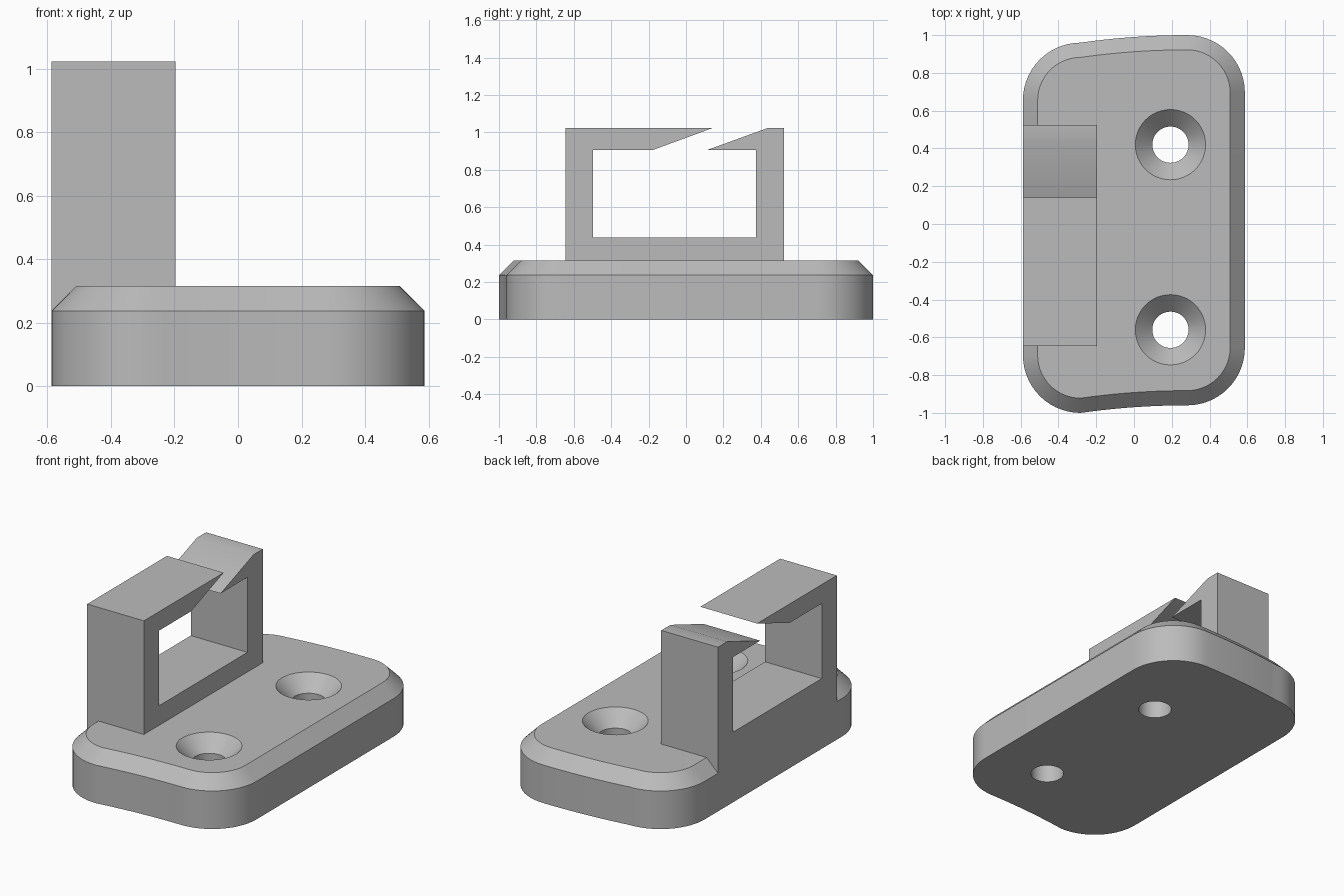
import bpy, bmesh, math

cube = bpy.data.objects.get("Cube")
if cube:
    bpy.data.objects.remove(cube, do_unlink=True)

grey = bpy.data.materials.new("plain grey")
grey.use_nodes = True
grey.diffuse_color = (0.5, 0.5, 0.5, 1)
grey.node_tree.nodes["Principled BSDF"].inputs["Base Color"].default_value = (0.5, 0.5, 0.5, 1)


def loft(name, rings):
    """Solid skinned through equal-length closed rings, capped at both ends."""
    bm = bmesh.new()
    loops = [[bm.verts.new(p) for p in ring] for ring in rings]
    n = len(loops[0])
    for a, b in zip(loops, loops[1:]):
        for i in range(n):
            j = (i + 1) % n
            bm.faces.new((a[i], a[j], b[j], b[i]))
    bm.faces.new(loops[0][::-1])
    bm.faces.new(loops[-1])
    bmesh.ops.recalc_face_normals(bm, faces=bm.faces)
    mesh = bpy.data.meshes.new(name)
    bm.to_mesh(mesh)
    bm.free()
    mesh.materials.append(grey)
    obj = bpy.data.objects.new(name, mesh)
    bpy.context.collection.objects.link(obj)
    return obj


def combine(target, tool, operation):
    """Apply a boolean and discard the tool."""
    mod = target.modifiers.new(operation, "BOOLEAN")
    mod.operation, mod.object, mod.solver = operation, tool, "EXACT"
    bpy.context.view_layer.objects.active = target
    bpy.ops.object.modifier_apply(modifier=mod.name)
    bpy.data.objects.remove(tool, do_unlink=True)


LEFT, RIGHT = -0.588, 0.587
RADIUS, BEVEL = 0.305, 0.078
RIM, TOP = 0.237, 0.315


def outline(inset, z, steps=14, bow_steps=10):
    """Rounded plate outline with gently bowed front and back edges."""
    r = RADIUS - inset
    xl, xr = LEFT + RADIUS, RIGHT - RADIUS
    corners = [(xr, 0.695, 0), (xl, 0.655, 90), (xl, -0.695, 180), (xr, -0.655, 270)]
    pts = []
    for cx, cy, start in corners:
        for i in range(steps + 1):
            a = math.radians(start + 90 * i / steps)
            pts.append((cx + r * math.cos(a), cy + r * math.sin(a), z))
        if start in (0, 180):
            # bowed edge, level at its right end
            for i in range(1, bow_steps):
                t = i / bow_steps if start == 0 else 1 - i / bow_steps
                side = 0.695 + r if start == 0 else -0.655 - r
                pts.append((xr + (xl - xr) * t, side - 0.04 * t * t, z))
    return pts


# Base plate with a bevelled upper rim
base = loft("base_plate_with_clip", [outline(0, 0), outline(0, RIM), outline(BEVEL, TOP)])

# Square clip loop with an angled slot through its top
profile = [(-0.645, 0.12), (0.525, 0.12), (0.525, 1.023), (0.435, 1.023),
           (0.11, 0.905), (0.375, 0.905), (0.375, 0.437), (-0.497, 0.437),
           (-0.497, 0.905), (-0.18, 0.905), (0.14, 1.023), (-0.645, 1.023)]
clip = loft("clip", [[(x, y, z) for y, z in profile] for x in (LEFT, -0.197)])
combine(base, clip, "UNION")


# Countersunk screw holes
def circle(cx, cy, r, z, n=48):
    return [(cx + r * math.cos(math.tau * i / n), cy + r * math.sin(math.tau * i / n), z)
            for i in range(n)]


for y in (0.42, -0.56):
    sections = [(0.096, -0.1), (0.096, TOP - 0.09), (0.186, TOP), (0.206, TOP + 0.02)]
    combine(base, loft("hole_cutter", [circle(0.193, y, r, z) for r, z in sections]),
            "DIFFERENCE")

# Smooth the rounded sides and keep the edges crisp
bpy.ops.object.select_all(action="DESELECT")
base.select_set(True)
bpy.context.view_layer.objects.active = base
bpy.ops.object.shade_smooth_by_angle(angle=math.radians(30))
